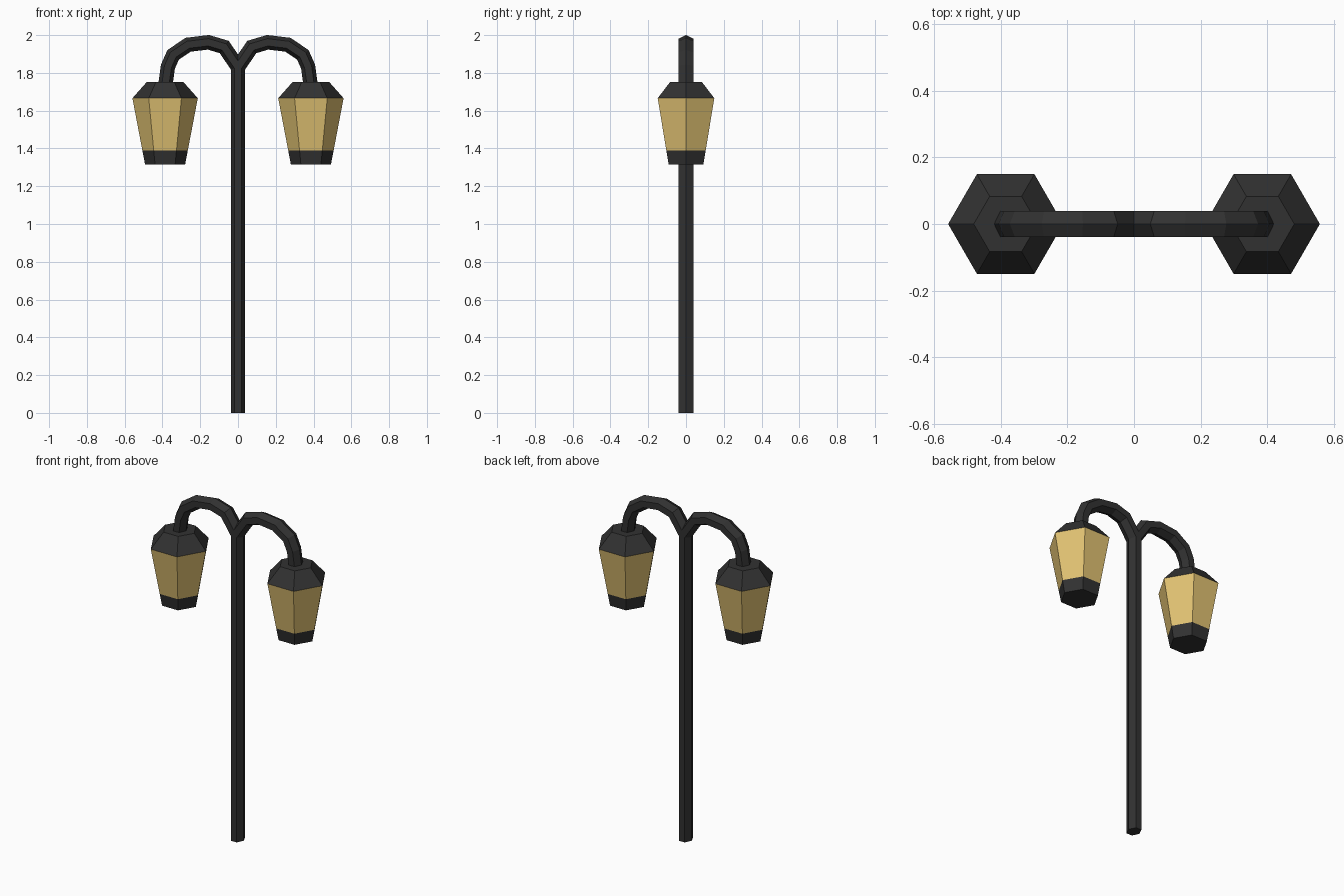
import bpy, bmesh, math
from mathutils import Vector

if "Cube" in bpy.data.objects:
    bpy.data.objects.remove(bpy.data.objects["Cube"])


def material(name, rgb):
    m = bpy.data.materials.new(name)
    m.diffuse_color = (*rgb, 1)
    m.use_nodes = True
    m.node_tree.nodes["Principled BSDF"].inputs["Base Color"].default_value = m.diffuse_color
    return m


black = material("black_metal", (0.031, 0.031, 0.031))
amber = material("amber_glass", (0.75, 0.54, 0.17))
HEX = [math.radians(60 * k) for k in range(6)]


def loft(name, rings, mats, band_mats=None):
    """Skin a stack of six-sided rings and cap both ends."""
    bm = bmesh.new()
    loops = [[bm.verts.new(p) for p in ring] for ring in rings]
    for i, (a, b) in enumerate(zip(loops, loops[1:])):
        for k in range(6):
            f = bm.faces.new((a[k], a[(k + 1) % 6], b[(k + 1) % 6], b[k]))
            f.material_index = band_mats[i] if band_mats else 0
    bm.faces.new(loops[0])
    bm.faces.new(loops[-1])
    bmesh.ops.recalc_face_normals(bm, faces=bm.faces[:])
    me = bpy.data.meshes.new(name)
    bm.to_mesh(me)
    bm.free()
    for m in mats:
        me.materials.append(m)
    ob = bpy.data.objects.new(name, me)
    bpy.context.collection.objects.link(ob)
    return ob


def tube_rings(path, sx=1, r=0.038, ry=0.046):
    """Mitred hexagonal rings along a path in the XZ plane."""
    pts = [Vector(p) for p in path]
    rings = []
    for i, p in enumerate(pts):
        d0 = (p - pts[i - 1]).normalized() if i else (pts[1] - p).normalized()
        d1 = (pts[i + 1] - p).normalized() if i < len(pts) - 1 else d0
        t = (d0 + d1).normalized()
        n = Vector((t.y, -t.x)) / t.dot(d0)
        rings.append([(sx * (p.x + n.x * r * math.cos(a)), ry * math.sin(a),
                       p.y + n.y * r * math.cos(a)) for a in HEX])
    return rings


# Post
loft("post", tube_rings([(0, 0), (0, 1.75)]), [black])

# Curved arms and lanterns on both sides
arm = [(0, 1.75), (0, 1.83), (0.073, 1.937), (0.157, 1.962), (0.264, 1.949),
       (0.343, 1.896), (0.371, 1.833), (0.384, 1.74)]
lantern = [(0.106, 1.315), (0.12, 1.388), (0.173, 1.666), (0.096, 1.753)]
for side, sx in (("left", -1), ("right", 1)):
    loft(side + "_arm", tube_rings(arm, sx), [black])
    loft(side + "_lantern",
         [[(sx * 0.386 + r * math.cos(a), r * math.sin(a), z) for a in HEX]
          for r, z in lantern],
         [black, amber], [0, 1, 0])
